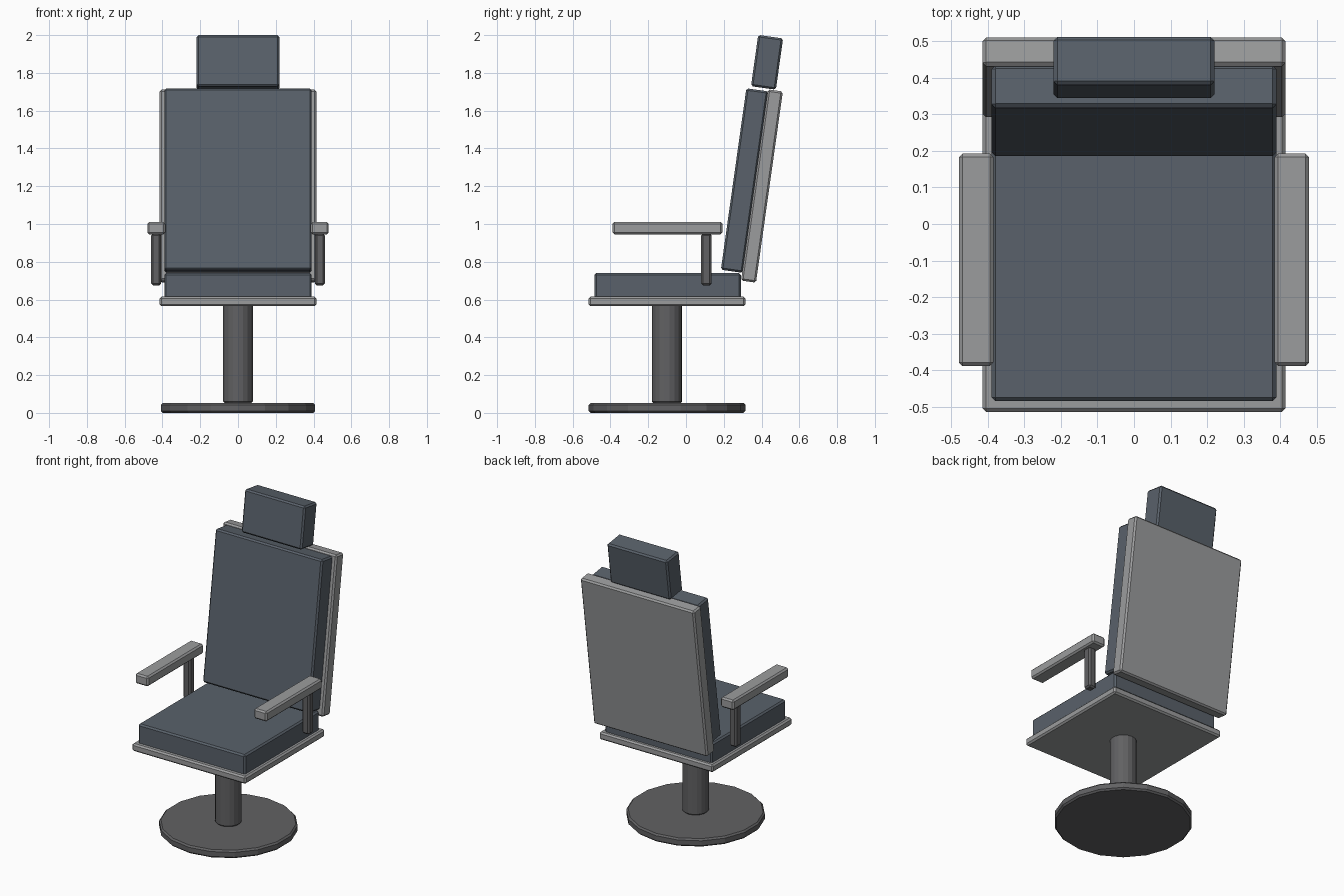
import bpy
from math import radians

if "Cube" in bpy.data.objects:
    bpy.data.objects.remove(bpy.data.objects["Cube"])


def material(name, rgb):
    m = bpy.data.materials.new(name)
    m.diffuse_color = (*rgb, 1)
    m.use_nodes = True
    m.node_tree.nodes["Principled BSDF"].inputs["Base Color"].default_value = m.diffuse_color
    return m


PADDING = material("padding", (0.10, 0.12, 0.145))
FRAME = material("light_frame", (0.33, 0.335, 0.34))
METAL = material("dark_metal", (0.12, 0.12, 0.125))
TILT = radians(-8)


def finish(name, mat, bevel):
    ob = bpy.context.object
    ob.name = ob.data.name = name
    ob.data.materials.append(mat)
    mod = ob.modifiers.new("edge", 'BEVEL')
    mod.width = bevel
    mod.segments = 1
    mod.limit_method = 'ANGLE'
    mod.angle_limit = radians(40)
    return ob


def box(name, center, size, mat, tilt=0, bevel=0.01):
    bpy.ops.mesh.primitive_cube_add(size=1, location=center, rotation=(tilt, 0, 0))
    ob = bpy.context.object
    # bake the size into the mesh so the bevel stays even
    for v in ob.data.vertices:
        v.co = [c * s for c, s in zip(v.co, size)]
    return finish(name, mat, bevel)


def cylinder(name, radius, z0, z1, sides):
    bpy.ops.mesh.primitive_cylinder_add(vertices=sides, radius=radius, depth=z1 - z0,
                                        location=(0, -0.1, (z0 + z1) / 2))
    return finish(name, METAL, 0.01)


# pedestal
cylinder("base_disc", 0.415, 0, 0.052, 18)
cylinder("column", 0.08, 0.05, 0.575, 18)

# seat
box("seat_plate", (0, -0.1, 0.59), (0.83, 0.83, 0.05), FRAME)
box("seat_cushion", (0, -0.0975, 0.672), (0.78, 0.775, 0.135), PADDING)

# tilted back and headrest
box("back_cushion", (0, 0.310, 1.230), (0.78, 0.117, 0.970), PADDING, TILT)
box("back_plate", (0, 0.402, 1.201), (0.83, 0.080, 1.022), FRAME, TILT)
box("headrest", (0, 0.429, 1.856), (0.44, 0.133, 0.274), PADDING, TILT)

# armrests
for side, s in (("left", -1), ("right", 1)):
    box(side + "_armrest", (s * 0.4325, -0.098, 0.978), (0.095, 0.582, 0.066), FRAME)
    box(side + "_arm_post", (s * 0.4335, 0.108, 0.812), (0.053, 0.055, 0.275), METAL)
